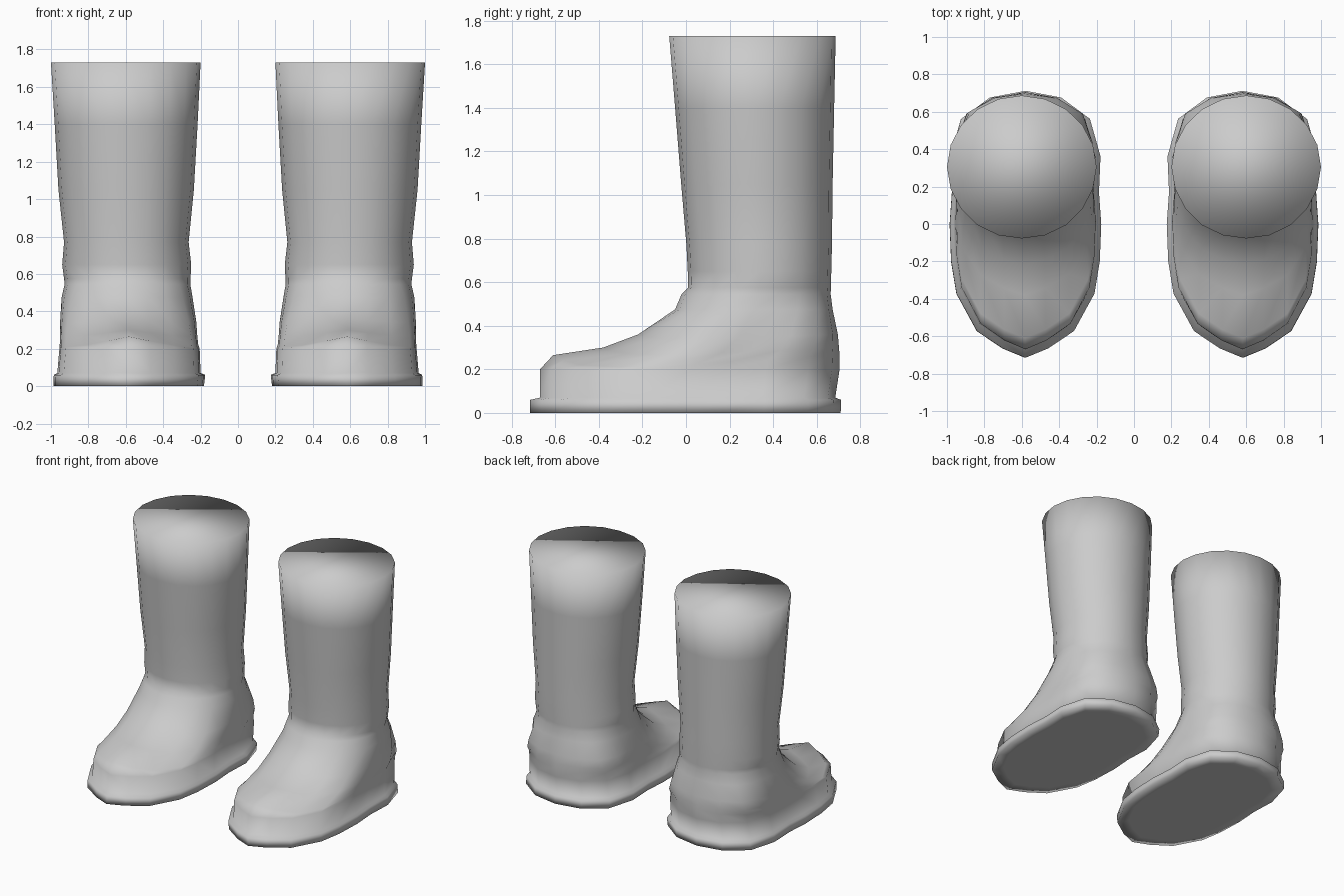
import bpy
import bmesh

if "Cube" in bpy.data.objects:
    bpy.data.objects.remove(bpy.data.objects["Cube"])

rubber = bpy.data.materials.new("grey_rubber")
rubber.diffuse_color = (0.6, 0.6, 0.6, 1)
rubber.use_nodes = True
rubber.node_tree.nodes["Principled BSDF"].inputs["Base Color"].default_value = rubber.diffuse_color

# Half outline of the foot, toe to heel: (length fraction, width fraction)
OUTLINE = [(0, 0), (.035, .3), (.1, .64), (.24, .91), (.36, .98), (.5, 1),
           (.62, .97), (.755, .99), (.895, .85), (.975, .47), (1, 0)]
# Half outline of the round shaft
ROUND = [(0, 0), (.022, .31), (.095, .6), (.206, .81), (.345, .95), (.5, 1),
         (.655, .95), (.794, .81), (.905, .59), (.976, .31), (1, 0)]

# Rings, sole to top: z, front y, back y, centre x, half width, side drop, roundness
RINGS = [
    (0.00, -.62, .62, .583, .335, 0, 0),      # inset under the sole
    (0.00, -.715, .71, .584, .402, 0, 0),     # sole edge
    (0.06, -.715, .712, .580, .405, 0, 0),    # sole lip
    (0.07, -.67, .685, .583, .383, 0, 0),     # welt
    (0.20, -.67, .705, .580, .375, 0, 0),     # toe side
    (0.265, -.61, .705, .583, .37, .08, 0),   # toe top
    (0.30, -.38, .702, .585, .367, .05, 0),   # vamp
    (0.36, -.22, .697, .587, .364, .03, .2),
    (0.475, -.05, .673, .593, .350, 0, .6),   # instep
    (0.545, -.02, .664, .591, .336, 0, .9),
    (0.575, .01, .665, .592, .338, 0, 1),     # ankle
    (0.65, .008, .667, .595, .345, 0, 1),
    (0.77, .002, .670, .597, .333, 0, 1),
    (1.05, -.022, .673, .598, .362, 0, 1),    # shaft
    (1.40, -.05, .680, .598, .382, 0, 1),
    (1.73, -.077, .687, .600, .400, 0, 1),    # top rim
]


def ring_points(z, front, back, cx, half, drop, t, side):
    half_loop = []
    for (va, ua), (vb, ub) in zip(OUTLINE, ROUND):
        v, u = va + (vb - va) * t, ua + (ub - ua) * t
        half_loop.append((u, front + (back - front) * v, z - drop * u * (1 - v)))
    loop = half_loop + [(-u, y, h) for u, y, h in half_loop[-2:0:-1]]
    return [(side * (cx + u * half), y, h) for u, y, h in loop]


def make_boot(name, side):
    bm = bmesh.new()
    loops = [[bm.verts.new(p) for p in ring_points(*r, side)] for r in RINGS]
    n = len(loops[0])
    for low, high in zip(loops, loops[1:]):
        for i in range(n):
            j = (i + 1) % n
            bm.faces.new((low[i], low[j], high[j], high[i]))
    # Closed sole and closed top
    bm.faces.new(loops[0])
    bm.faces.new(loops[-1])
    bmesh.ops.recalc_face_normals(bm, faces=bm.faces)
    for f in bm.faces:
        f.smooth = True
    mesh = bpy.data.meshes.new(name)
    bm.to_mesh(mesh)
    bm.free()
    mesh.materials.append(rubber)
    bpy.context.collection.objects.link(bpy.data.objects.new(name, mesh))


make_boot("left_boot", -1)
make_boot("right_boot", 1)
